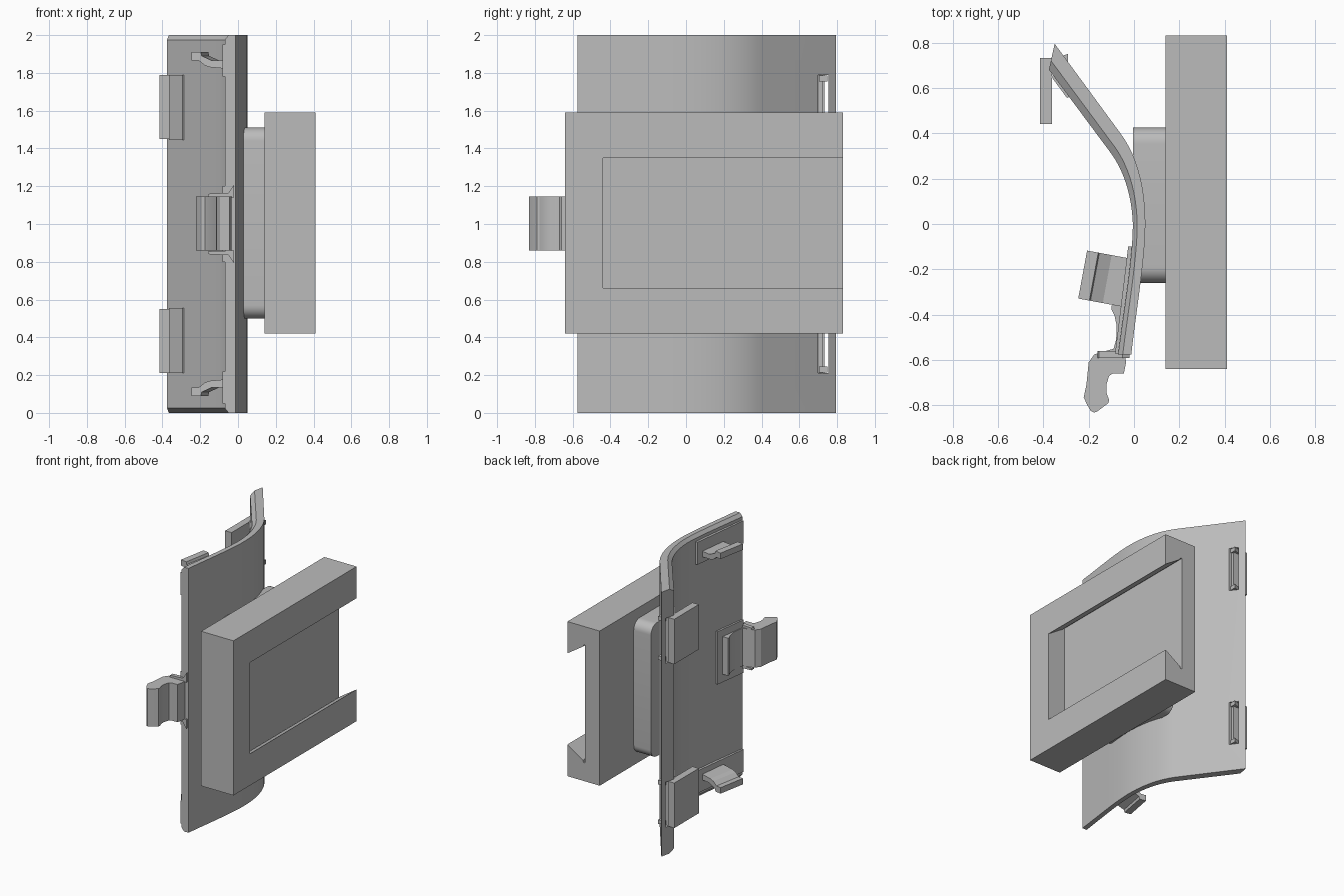
import bpy, bmesh, math
from mathutils import Vector, Matrix
from mathutils.geometry import interpolate_bezier

cube = bpy.data.objects.get("Cube")
if cube:
    bpy.data.objects.remove(cube)

grey = bpy.data.materials.new("plain grey")
grey.use_nodes = True
COLOUR = (0.5, 0.5, 0.5, 1)
grey.diffuse_color = COLOUR
grey.node_tree.nodes["Principled BSDF"].inputs["Base Color"].default_value = COLOUR


def finish(name, bm):
    bmesh.ops.recalc_face_normals(bm, faces=bm.faces)
    mesh = bpy.data.meshes.new(name)
    bm.to_mesh(mesh)
    bm.free()
    mesh.materials.append(grey)
    ob = bpy.data.objects.new(name, mesh)
    bpy.context.collection.objects.link(ob)
    return ob


def loft(name, rings):
    """Solid through rings of equal point count, capped at both ends."""
    bm = bmesh.new()
    rows = [[bm.verts.new(p) for p in ring] for ring in rings]
    n = len(rows[0])
    for a, b in zip(rows, rows[1:]):
        for i in range(n):
            j = (i + 1) % n
            bm.faces.new((a[i], a[j], b[j], b[i]))
    bm.faces.new(rows[0])
    bm.faces.new(rows[-1])
    return finish(name, bm)


def prism_z(name, pts, lo, hi):
    return loft(name, [[(x, y, z) for x, y in pts] for z in (lo, hi)])


def prism_y(name, pts, lo, hi):
    return loft(name, [[(x, y, z) for x, z in pts] for y in (lo, hi)])


def box(name, x0, x1, y0, y1, z0, z1):
    return prism_z(name, [(x0, y0), (x1, y0), (x1, y1), (x0, y1)], z0, z1)


def cut(ob, cutter):
    mod = ob.modifiers.new("cut", 'BOOLEAN')
    mod.operation = 'DIFFERENCE'
    mod.solver = 'EXACT'
    mod.object = cutter
    bpy.context.view_layer.objects.active = ob
    bpy.ops.object.modifier_apply(modifier=mod.name)
    bpy.data.objects.remove(cutter)


def smooth(ob, angle=30):
    bpy.ops.object.select_all(action='DESELECT')
    ob.select_set(True)
    bpy.context.view_layer.objects.active = ob
    bpy.ops.object.shade_smooth_by_angle(angle=math.radians(angle))


def bend(a, b, c, d, n=12):
    pts = interpolate_bezier(*[Vector(p) for p in (a, b, c, d)], n)
    return [(p.x, p.y) for p in pts]


# Curved back plate, with its inner rim chamfered at top and bottom
outer = (bend((-0.012, -0.575), (0.01, -0.38), (0.05, -0.15), (0.05, 0))
         + bend((0.05, 0), (0.05, 0.16), (0.015, 0.3), (-0.06, 0.4))[1:]
         + [(-0.35, 0.795)])
inner = (bend((-0.07, -0.575), (-0.045, -0.38), (-0.005, -0.15), (-0.005, 0))
         + bend((-0.005, 0), (-0.01, 0.12), (-0.04, 0.225), (-0.1, 0.31))[1:]
         + [(-0.375, 0.68)])
rim = [(i[0] + (o[0] - i[0]) * 0.35, i[1] + (o[1] - i[1]) * 0.35)
       for i, o in zip(inner, outer)]
full, narrow = outer + inner[::-1], outer + rim[::-1]
plate = loft("back_plate", [[(x, y, z) for x, y in ring] for ring, z in
                            ((narrow, 0), (full, 0.025), (full, 1.975), (narrow, 2))])
for z in (0.21, 1.45):
    cut(plate, box("slot_cutter", -0.6, 0.1, 0.7, 0.755, z, z + 0.34))
smooth(plate)

# Receiver block with a dovetail pocket open at the rear
block = box("receiver_block", 0.14, 0.41, -0.64, 0.832, 0.42, 1.59)
half = [(0.45, 0.318), (0.41, 0.345), (0.28, 0.43), (0.275, 0.445), (0.262, 0.445), (0.262, 0.42)]
profile = [(x, 1.005 + z) for x, z in half] + [(x, 1.005 - z) for x, z in half[::-1]]
cut(block, prism_y("pocket_cutter", profile, -0.44, 0.9))

# Rounded spacer between plate and block
spacer = box("spacer", -0.004, 0.145, -0.26, 0.425, 0.5, 1.51)
# Trim the spacer flush with the inner side of the plate
bm = bmesh.new()
bm.from_mesh(spacer.data)
edges = [e for e in bm.edges if abs(e.verts[0].co.x - e.verts[1].co.x) > 0.1]
bmesh.ops.bevel(bm, geom=edges, offset=0.07, segments=8, profile=0.5, affect='EDGES')
bm.to_mesh(spacer.data)
bm.free()
smooth(spacer)

# Thin pads on the inner side of the plate
def pad(name, y0, y1, z0, z1):
    def inner_x(y):
        return -0.005 - 0.065 * min(1, (-y / 0.575)) ** 1.3
    pts = [(inner_x(y0) + 0.01, y0), (inner_x(y1) + 0.01, y1),
           (inner_x(y1) - 0.014, y1), (inner_x(y0) - 0.014, y0)]
    return prism_z(name, pts, z0, z1)


pad("centre_pad", -0.57, -0.31, 0.8, 1.2)

# Upper and lower hooks and rear clips, mirrored about mid height
hook_profile = [(0.02, 1.82), (-0.09, 1.83), (-0.12, 1.84), (-0.15, 1.865), (-0.19, 1.865),
                (-0.19, 1.91), (-0.14, 1.91), (-0.135, 1.89), (-0.08, 1.865), (0.02, 1.865)]
for label, flip in (("upper", False), ("lower", True)):
    def zs(a, b):
        return (2 - b, 2 - a) if flip else (a, b)

    pad(label + "_pad", -0.57, -0.1, *zs(1.78, 1.95))
    pts = [(x, 2 - z if flip else z) for x, z in hook_profile]
    hook = prism_y(label + "_hook", pts, -0.105, 0.11)
    hook.data.transform(Matrix.Translation((-0.04, -0.26, 0)) @ Matrix.Rotation(math.radians(-10.5), 4, 'Z'))

    box(label + "_rear_clip", -0.415, -0.362, 0.44, 0.733, *zs(1.45, 1.79))
    box(label + "_rear_clip_bridge", -0.37, -0.3, 0.7, 0.725, *zs(1.45, 1.79))
    for k in (1.455, 1.755):
        prism_z(label + "_rear_clip_tip", [(-0.34, 0.72), (-0.29, 0.705), (-0.29, 0.75), (-0.34, 0.735)],
                *zs(k, k + 0.03))
    # Slanted seat hugging the plate
    prism_z(label + "_rear_clip_seat", [(-0.365, 0.65), (-0.295, 0.555), (-0.28, 0.565), (-0.35, 0.66)],
            *zs(1.445, 1.79))

# Front latch: springy arm ending in a grip
latch_profile = ([(-0.05, -0.36), (-0.1, -0.36)]
                 + bend((-0.1, -0.375), (-0.07, -0.42), (-0.07, -0.5), (-0.09, -0.55), 6)
                 + [(-0.175, -0.575), (-0.2, -0.61), (-0.21, -0.71), (-0.222, -0.765), (-0.205, -0.8),
                    (-0.19, -0.825), (-0.175, -0.832), (-0.16, -0.825), (-0.113, -0.79), (-0.11, -0.775),
                    (-0.12, -0.75), (-0.122, -0.71), (-0.11, -0.67), (-0.095, -0.66), (-0.045, -0.66),
                    (-0.035, -0.61), (-0.04, -0.575)])
latch = prism_z("front_latch", latch_profile, 0.86, 1.145)
smooth(latch, 25)

# Small gussets at both ends of the latch
for sign in (1, -1):
    pts = [(-0.02, 1.0 + sign * 0.14), (-0.16, 1.0 + sign * 0.145),
           (-0.155, 1.0 + sign * 0.16), (-0.05, 1.0 + sign * 0.165), (-0.02, 1.0 + sign * 0.21)]
    prism_y("latch_gusset", pts, -0.59, -0.56)
